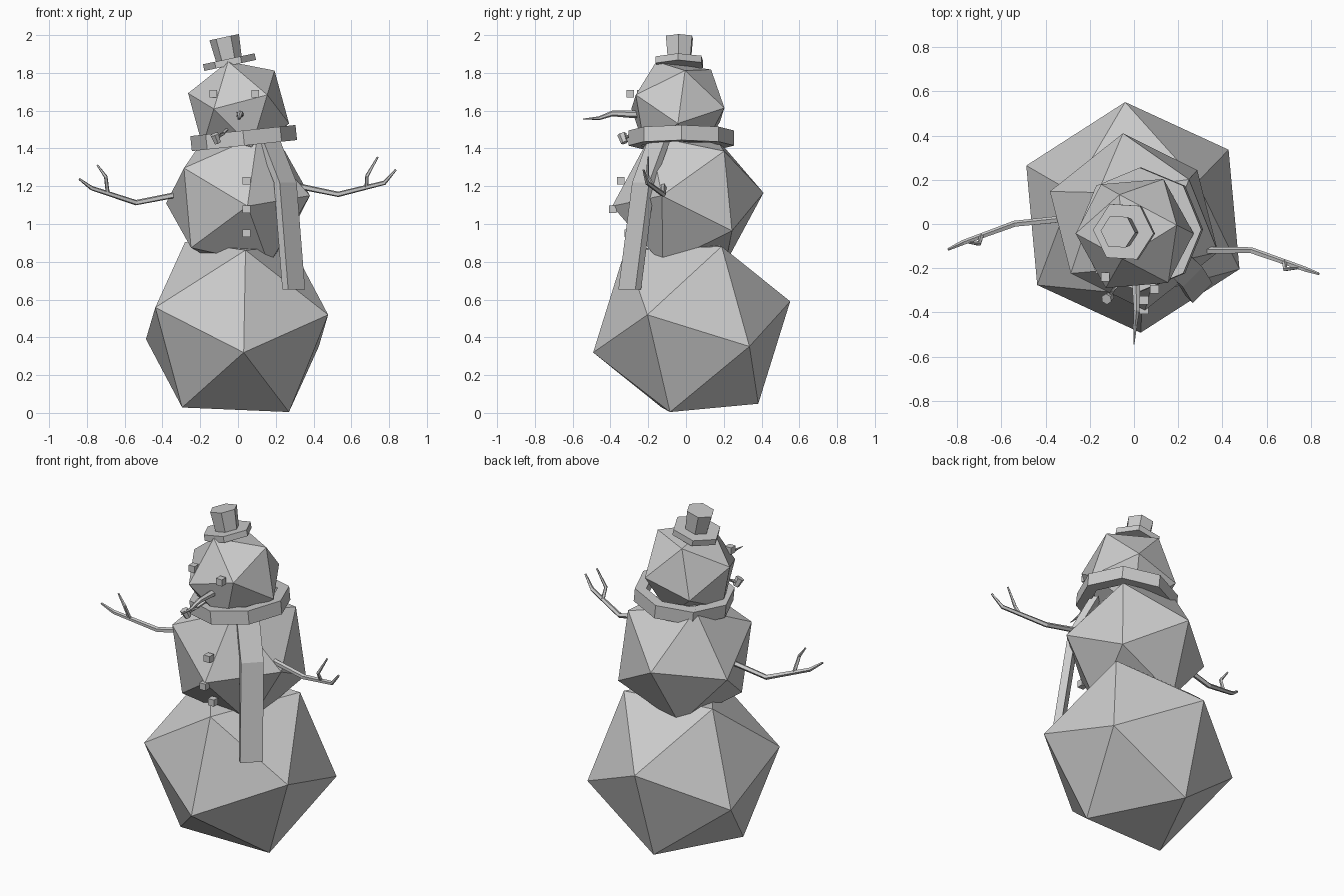
import bpy, bmesh
from math import cos, sin, pi, radians
from mathutils import Vector as V, Matrix

if "Cube" in bpy.data.objects:
    bpy.data.objects.remove(bpy.data.objects["Cube"])


def finish(name, bm):
    bmesh.ops.recalc_face_normals(bm, faces=bm.faces)
    me = bpy.data.meshes.new(name)
    bm.to_mesh(me)
    bm.free()
    ob = bpy.data.objects.new(name, me)
    bpy.context.collection.objects.link(ob)
    return ob


def frame(a, b):
    a = V(a).normalized()
    c = a.cross(V(b)).normalized()
    return Matrix((a, c.cross(a), c)).transposed()


def ball(name, centre, r, a, b):
    """Icosahedron turned so that one corner points along a and a neighbour near b."""
    bm = bmesh.new()
    bmesh.ops.create_icosphere(bm, subdivisions=1, radius=1)
    bm.verts.ensure_lookup_table()
    v0 = bm.verts[0]
    v1 = v0.link_edges[0].other_vert(v0)
    rot = frame(a, b) @ frame(v0.co, v1.co).transposed()
    for v in bm.verts:
        v.co = rot @ v.co.normalized() * r + V(centre)
    return finish(name, bm)


def loft(name, loops, closed=False):
    """Skin a series of equal loops, capped unless closed into a ring."""
    bm = bmesh.new()
    rings = [[bm.verts.new(p) for p in lp] for lp in loops]
    n = len(rings[0])
    pairs = list(zip(rings, rings[1:]))
    if closed:
        pairs.append((rings[-1], rings[0]))
    else:
        bm.faces.new(rings[0])
        bm.faces.new(rings[-1])
    for r0, r1 in pairs:
        for i in range(n):
            j = (i + 1) % n
            bm.faces.new((r0[i], r0[j], r1[j], r1[i]))
    return finish(name, bm)


def tube(name, pts, radii, n=5):
    pts = [V(p) for p in pts]
    loops = []
    for i, (p, r) in enumerate(zip(pts, radii)):
        d = pts[min(i + 1, len(pts) - 1)] - pts[max(i - 1, 0)]
        up = V((0, 1, 0)) if abs(d.normalized().y) < 0.8 else V((0, 0, 1))
        f = frame(d, up)
        loops.append([p + f @ V((0, r * cos(2 * pi * k / n), r * sin(2 * pi * k / n)))
                      for k in range(n)])
    return loft(name, loops)


def spin_loop(n, r, z, turn=0):
    return [V((r * cos(turn + 2 * pi * k / n), r * sin(turn + 2 * pi * k / n), z))
            for k in range(n)]


def place(ob, loc, tilt):
    ob.data.transform(Matrix.Translation(loc) @ Matrix.Rotation(radians(tilt), 4, 'Y'))


def cube(name, loc, s=0.04):
    bm = bmesh.new()
    bmesh.ops.create_cube(bm, size=s, matrix=Matrix.Translation(loc))
    return finish(name, bm)


# Three faceted snowballs
ball("lower_ball", (-0.005, 0.03, 0.455), 0.54, (0.035, -0.52, -0.135), (0.48, -0.23, 0.065))
ball("middle_ball", (0.0, 0.01, 1.13), 0.405, (0.05, -0.40, -0.035), (0.38, -0.14, 0.02))
ball("head", (0.003, -0.043, 1.612), 0.279, (0.19, 0.038, 0.20), (0.265, 0.0, -0.08))

# Octagonal scarf ring, tilted up to the right
ro, ri, h = 0.28, 0.215, 0.04
scarf = loft("scarf_ring", [spin_loop(8, ro, -h), spin_loop(8, ro, h),
                            spin_loop(8, ri, h), spin_loop(8, ri, -h)], closed=True)
place(scarf, (0.03, -0.025, 1.455), -6)

# Hanging scarf end
w, t = V((0.7, 0.7, 0)) * 0.064, V((0.7, -0.7, 0)) * 0.022
path = [V((0.16, -0.14, 1.45)), V((0.25, -0.225, 1.22)), V((0.295, -0.298, 0.653))]
loft("scarf_end", [[p + w + t, p + w - t, p - w - t, p - w + t] for p in path])

# Hat: hexagonal brim and flared crown
for nm, r0, r1, z0, z1 in (("hat_brim", 0.14, 0.14, -0.018, 0.018),
                           ("hat_crown", 0.068, 0.08, 0.0, 0.135)):
    hat = loft(nm, [spin_loop(6, r0, z0, -0.06), spin_loop(6, r1, z1, -0.06)])
    place(hat, (-0.045, -0.035, 1.857), -12)

# Eyes and buttons
for i, p in enumerate([(-0.13, -0.24, 1.69), (0.092, -0.295, 1.69)]):
    cube(f"eye_{i}", p)
for i, (y, z) in enumerate([(-0.345, 1.23), (-0.387, 1.078), (-0.305, 0.95)]):
    cube(f"button_{i}", (0.045, y, z))

# Crooked nose
tube("nose", [(0.01, -0.22, 1.58), (0.01, -0.31, 1.582), (0.012, -0.39, 1.585),
              (0.005, -0.46, 1.56), (0.0, -0.545, 1.556)],
     [0.022, 0.019, 0.015, 0.01, 0.002], 6)

# Pipe
tube("pipe_stem", [(-0.055, -0.22, 1.505), (-0.08, -0.28, 1.48), (-0.115, -0.33, 1.45)],
     [0.008, 0.009, 0.011])
tube("pipe_bowl", [(-0.107, -0.325, 1.43), (-0.125, -0.34, 1.475)], [0.019, 0.025], 6)

# Twig arms
ARMS = {
    "left": ([(-0.27, 0.03, 1.165), (-0.34, 0.02, 1.152), (-0.54, 0.0, 1.113),
              (-0.775, -0.085, 1.19), (-0.84, -0.115, 1.238)],
             [(-0.69, -0.055, 1.165), (-0.70, -0.09, 1.25), (-0.745, -0.085, 1.312)]),
    "right": ([(0.27, -0.12, 1.21), (0.34, -0.12, 1.196), (0.53, -0.12, 1.157),
               (0.775, -0.205, 1.218), (0.835, -0.225, 1.287)],
              [(0.68, -0.172, 1.195), (0.683, -0.205, 1.255), (0.74, -0.2, 1.355)]),
}
for side, (arm, twig) in ARMS.items():
    tube(f"{side}_arm", arm, [0.017, 0.016, 0.015, 0.012, 0.006])
    tube(f"{side}_twig", twig, [0.011, 0.01, 0.005])
